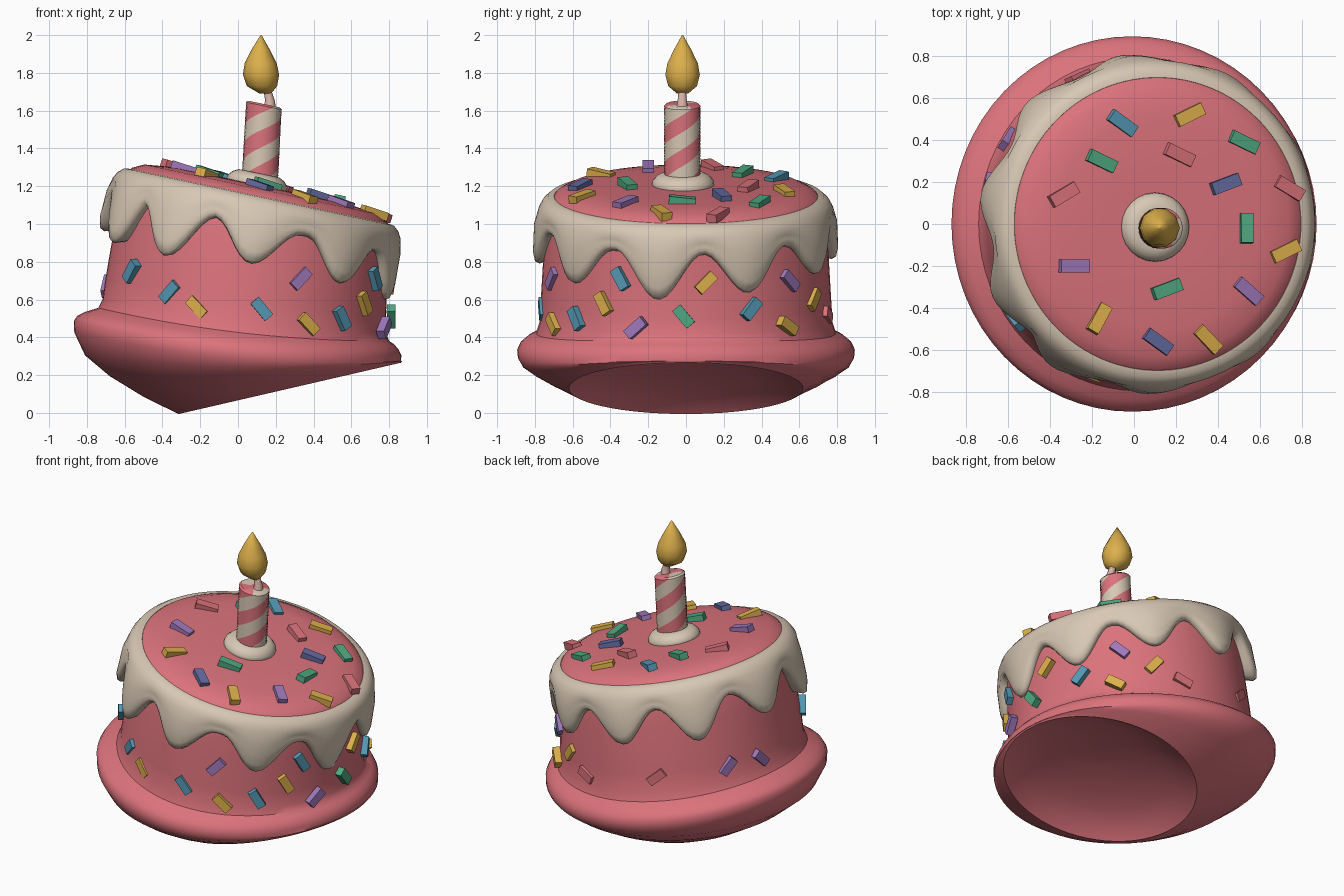
import bpy, bmesh, math
from mathutils import Matrix, Vector

cube = bpy.data.objects.get("Cube")
if cube:
    bpy.data.objects.remove(cube, do_unlink=True)


def material(name, rgb):
    m = bpy.data.materials.new(name)
    m.use_nodes = True
    col = (*rgb, 1)
    m.diffuse_color = col
    bsdf = m.node_tree.nodes["Principled BSDF"]
    bsdf.inputs["Base Color"].default_value = col
    bsdf.inputs["Roughness"].default_value = 0.8
    return m


PINK = material("pink", (0.71, 0.17, 0.20))
CREAM = material("cream", (0.69, 0.58, 0.46))
YELLOW = material("yellow", (0.72, 0.43, 0.07))
BLUE = material("blue", (0.09, 0.32, 0.46))
GREEN = material("green", (0.08, 0.40, 0.22))
PURPLE = material("purple", (0.35, 0.19, 0.50))
INDIGO = material("indigo", (0.13, 0.15, 0.36))
PALE = material("pale pink", (0.70, 0.45, 0.40))

# Tilted frame of the cake top
TILT = math.radians(12)
TOP = Matrix.Translation((0.11, 0, 1.135)) @ Matrix.Rotation(TILT, 4, "Y")


def finish(name, bm, mats, angle=40):
    bmesh.ops.recalc_face_normals(bm, faces=bm.faces)
    me = bpy.data.meshes.new(name)
    bm.to_mesh(me)
    bm.free()
    for m in mats:
        me.materials.append(m)
    ob = bpy.data.objects.new(name, me)
    bpy.context.collection.objects.link(ob)
    bpy.ops.object.select_all(action="DESELECT")
    ob.select_set(True)
    bpy.context.view_layer.objects.active = ob
    if angle:
        bpy.ops.object.shade_smooth_by_angle(angle=math.radians(angle))
    return ob


def skin(name, rows, mats, caps=True, rule=None, angle=40, crease=None):
    """Joins closed rows of points; rule(row, column) picks the material."""
    bm = bmesh.new()
    vs = [[bm.verts.new(p) for p in row] for row in rows]
    n = len(vs[0])
    for j in range(len(vs) - 1):
        for i in range(n):
            k = (i + 1) % n
            f = bm.faces.new((vs[j][i], vs[j][k], vs[j + 1][k], vs[j + 1][i]))
            f.material_index = rule(j, i) if rule else 0
    if caps:
        bm.faces.new(vs[0])
        bm.faces.new(vs[-1])
    ob = finish(name, bm, mats, angle)
    if crease is not None:
        # Keep the edges of one row sharp
        row = range(crease * n, crease * n + n)
        for e in ob.data.edges:
            if all(v in row for v in e.vertices):
                e.use_edge_sharp = True
    return ob


def ring(r, n, frame, z=0, twist=0, wide=1, sag=0):
    """Points of one ring; wide stretches it in y, sag lowers its y sides."""
    return [frame @ Vector((r * math.cos(a), r * wide * math.sin(a), z - sag * math.sin(a) ** 2))
            for a in (math.tau * i / n + twist for i in range(n))]


def tilted(x, z, degrees, y=0):
    return Matrix.Translation((x, y, z)) @ Matrix.Rotation(math.radians(degrees), 4, "Y")


# Hollow underside, then curved brim and side: centre x, centre z, radius, tilt, sag
hollow = [(0.02, 0.13), (0.25, 0.12), (0.42, 0.09), (0.54, 0.05)]
rows = [ring(r, 64, tilted(0.28, 0.13, -13), z) for r, z in hollow]
body = [(0.275, 0.13, 0.605, -13, 0), (0.185, 0.18, 0.69, -8, 0.025), (0.095, 0.235, 0.775, -3, 0.04),
        (0.03, 0.29, 0.84, 1, 0.05), (-0.002, 0.35, 0.868, 5, 0.06), (-0.002, 0.395, 0.872, 6, 0.06),
        (0.0, 0.425, 0.855, 6, 0.055), (0.01, 0.45, 0.82, 6, 0.05), (0.03, 0.468, 0.775, 6.5, 0.045),
        (0.035, 0.51, 0.757, 7, 0.03), (0.04, 0.60, 0.75, 8, 0), (0.07, 0.86, 0.735, 11, 0)]
rows += [ring(r, 64, tilted(x, z, t), wide=1.025, sag=s) for x, z, r, t, s in body]
dome = [(0.73, -0.08), (0.715, -0.01), (0.69, 0.02), (0.63, 0.05), (0.5, 0.066), (0.25, 0.07), (0.02, 0.07)]
rows += [ring(r, 64, TOP, z) for r, z in dome]
skin("cake_body", rows, [PINK], crease=len(hollow))

# Frosting collar with drips: tip angle in degrees and depth
DRIPS = [(25, 0.36), (62, 0.33), (98, 0.35), (134, 0.38), (170, 0.34),
         (206, 0.39), (237, 0.40), (272, 0.345), (311, 0.35), (349, 0.385)]


def drip(a):
    """Depth of the frosting edge and drip strength at angle a."""
    best = (0.145, 0)
    for tip, depth in DRIPS:
        d = abs((a - tip + 180) % 360 - 180) / 18
        if d < 1:
            s = 0.5 + 0.5 * math.cos(math.pi * d)
            best = max(best, (0.145 + (depth - 0.145) * s, s))
    return best


N = 140
columns = []
for i in range(N):
    deg = 360 * i / N
    depth, s = drip(deg)
    out = 0.782 + 0.03 * s
    prof = [(0.67, -0.03), (0.698, 0.012), (0.73, 0.008), (0.76, -0.018), (0.78, -0.055)]
    prof += [(out - 0.01 * (1 - t), -0.055 - (depth - 0.075) * t) for t in (0.3, 0.6, 0.85)]
    prof += [(out - 0.012, -depth + 0.012), (out - 0.035, -depth), (0.71, -depth + 0.02)]
    a = math.radians(deg)
    columns.append([TOP @ Vector((r * math.cos(a), r * math.sin(a), z)) for r, z in prof])
skin("frosting", list(zip(*columns)), [CREAM], caps=False, angle=60)

# Frosting mound around the candle
mound = [(0.15, 0.04), (0.165, 0.065), (0.162, 0.09), (0.14, 0.115), (0.11, 0.13), (0.08, 0.13)]
SEAT = TOP @ Matrix.Translation((-0.025, -0.015, 0))
skin("candle_mound", [ring(r, 24, SEAT, z) for r, z in mound], [CREAM])

# Candle with spiral stripes following its twisted columns
STEPS = 20
TURN = math.radians(390)
rows = []
for j in range(STEPS + 1):
    t = j / STEPS
    rows.append(ring(0.097, 24, tilted(0.115 + 0.022 * t, 1.22 + 0.405 * t, 3 + 9 * t, -0.02), twist=t * TURN))
rows += [ring(r, 24, tilted(0.138, 1.635, 12, -0.02), twist=TURN) for r in (0.085, 0.02)]
skin("candle", rows, [PINK, CREAM], rule=lambda j, i: (i // 6) % 2)

# Wick
wick = [(0.165, 1.61, 0.035), (0.17, 1.65, 0.026), (0.16, 1.69, 0.022), (0.15, 1.73, 0.02)]
skin("wick", [ring(r, 10, tilted(x, z, 0, -0.02)) for x, z, r in wick], [PALE])

# Flame
flame = [(0.145, 1.69, 0.03), (0.127, 1.73, 0.08), (0.122, 1.79, 0.096), (0.12, 1.85, 0.085),
         (0.12, 1.92, 0.05), (0.122, 2.0, 0.003)]
skin("flame", [ring(r, 10, tilted(x, z, 0, -0.018)) for x, z, r in flame], [YELLOW], angle=65)


def sprinkle(name, frame, mat, size):
    bm = bmesh.new()
    bmesh.ops.create_cube(bm, size=1, matrix=frame @ Matrix.Diagonal((*size, 1)))
    finish(name, bm, [mat], 0)


# Sprinkles on the top: x, y, turn
top_sprinkles = {
    BLUE: [(-0.07, 0.48, -35)],
    YELLOW: [(0.25, 0.52, 25), (0.71, -0.13, 25), (-0.18, -0.45, 60), (0.34, -0.55, -45)],
    GREEN: [(0.51, 0.39, -25), (-0.17, 0.30, -25), (0.52, -0.02, 90), (0.14, -0.31, 20)],
    INDIGO: [(0.42, 0.19, 20), (0.10, -0.56, -35)],
    PURPLE: [(-0.30, -0.20, 0), (0.53, -0.32, -40)],
    PINK: [(0.20, 0.33, -25), (-0.35, 0.14, 30), (0.73, 0.17, -30)],
}
for mat, items in top_sprinkles.items():
    for x, y, turn in items:
        lx = (x - 0.11) / math.cos(TILT)
        lift = 0.083 - 0.045 * (math.hypot(lx, y) / 0.69) ** 4
        frame = TOP @ Matrix.Translation((lx, y, lift)) @ Matrix.Rotation(math.radians(turn), 4, "Z") \
            @ Matrix.Rotation(math.radians(6), 4, "Y")
        sprinkle("top_sprinkle", frame, mat, (0.142, 0.06, 0.045))

# Sprinkles on the side: angle round the cake, height, turn
side_sprinkles = {
    BLUE: [(217, 0.75, 50), (238, 0.64, 45), (276, 0.55, -50), (311, 0.5, -60), (333, 0.71, -60), (27, 0.55, 50)],
    YELLOW: [(250, 0.56, -45), (295, 0.47, -45), (325, 0.58, -60), (8, 0.69, 45), (44, 0.46, -30), (62, 0.6, 50)],
    PURPLE: [(292, 0.71, 45), (340, 0.45, 40), (46, 0.7, -40), (148, 0.67, 50), (166, 0.67, -45)],
    GREEN: [(359, 0.51, -50)],
    PINK: [(76, 0.52, -20), (114, 0.62, 40)],
}
for mat, items in side_sprinkles.items():
    for az, z, turn in items:
        a = math.radians(az)
        r = 0.76 + max(0, 0.55 - z) * 0.15
        p = Vector((0.045 + r * math.cos(a), r * math.sin(a), z))
        frame = Matrix.Translation(p) @ Matrix.Rotation(a, 4, "Z") @ Matrix.Rotation(math.radians(turn), 4, "X")
        sprinkle("side_sprinkle", frame, mat, (0.045, 0.12, 0.056))
